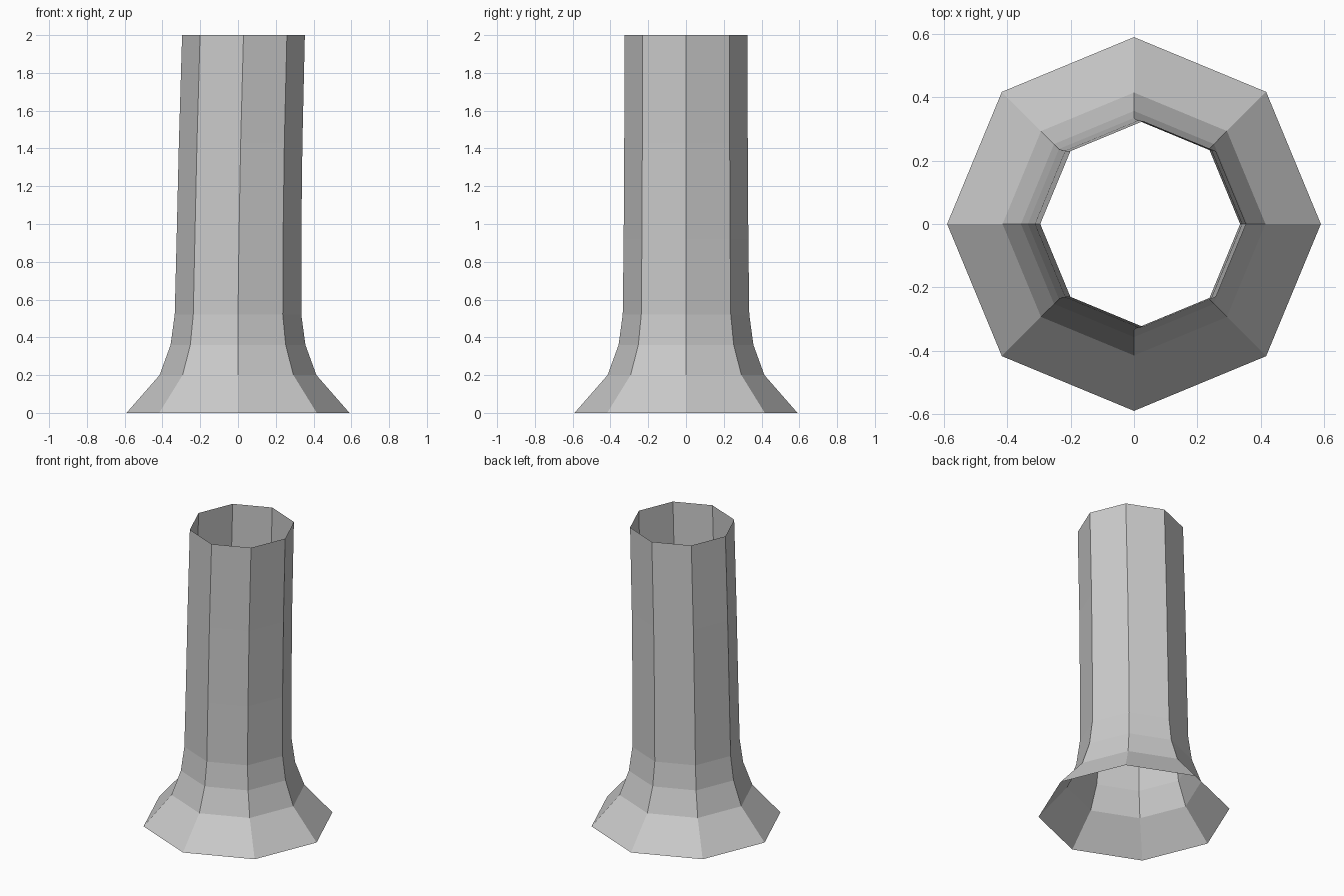
import bpy, bmesh, math

if "Cube" in bpy.data.objects:
    bpy.data.objects.remove(bpy.data.objects["Cube"])

SIDES = 8
# Ring stations from foot to rim: height, radius, sideways drift of the centre
RINGS = [(0, 0.59, 0), (0.2, 0.415, 0), (0.36, 0.357, 0), (0.52, 0.335, 0),
         (0.92, 0.33, 0.005), (1.43, 0.327, 0.014), (2.0, 0.325, 0.029)]

grey = bpy.data.materials.new("plain grey")
grey.diffuse_color = (0.6, 0.6, 0.6, 1)
grey.use_nodes = True
grey.node_tree.nodes["Principled BSDF"].inputs["Base Color"].default_value = grey.diffuse_color

# Open flared tube, leaning slightly towards +x
bm = bmesh.new()
loops = []
for z, r, dx in RINGS:
    angles = [math.tau * i / SIDES for i in range(SIDES)]
    loops.append([bm.verts.new((dx + r * math.cos(a), r * math.sin(a), z))
                  for a in angles])
for low, high in zip(loops, loops[1:]):
    for i in range(SIDES):
        j = (i + 1) % SIDES
        bm.faces.new((low[i], low[j], high[j], high[i]))

mesh = bpy.data.meshes.new("flared_tube")
bm.to_mesh(mesh)
bm.free()
mesh.materials.append(grey)
tube = bpy.data.objects.new("flared_tube", mesh)
bpy.context.collection.objects.link(tube)
